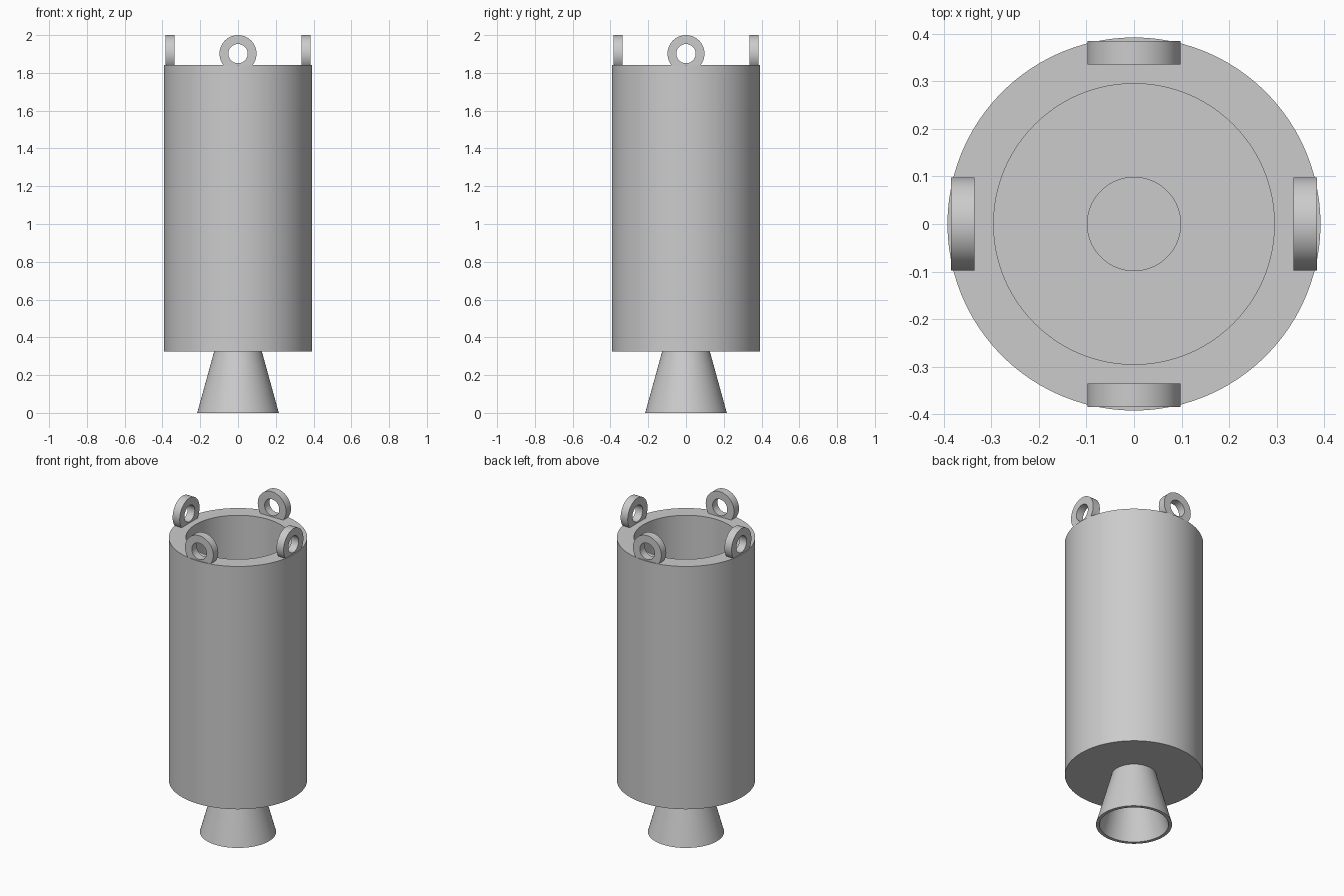
import bpy, bmesh, math
from mathutils import Matrix

if "Cube" in bpy.data.objects:
    bpy.data.objects.remove(bpy.data.objects["Cube"])

grey = bpy.data.materials.new("plain grey")
grey.diffuse_color = (0.6, 0.6, 0.6, 1)
grey.use_nodes = True
grey.node_tree.nodes["Principled BSDF"].inputs["Base Color"].default_value = grey.diffuse_color


def lathe(name, profile, closed, segments=96, matrix=Matrix()):
    """Revolve an (r, z) profile around z, then place it with matrix."""
    bm = bmesh.new()
    rings = []
    for i in range(segments):
        a = 2 * math.pi * i / segments
        rings.append([bm.verts.new((r * math.cos(a), r * math.sin(a), z)) for r, z in profile])
    n = len(profile)
    for i in range(segments):
        p, q = rings[i], rings[(i + 1) % segments]
        for j in range(n if closed else n - 1):
            k = (j + 1) % n
            bm.faces.new((p[j], q[j], q[k], p[k]))
    bmesh.ops.remove_doubles(bm, verts=bm.verts, dist=1e-5)
    bmesh.ops.recalc_face_normals(bm, faces=bm.faces)
    bm.transform(matrix)
    mesh = bpy.data.meshes.new(name)
    bm.to_mesh(mesh)
    bm.free()
    mesh.materials.append(grey)
    obj = bpy.data.objects.new(name, mesh)
    bpy.context.collection.objects.link(obj)
    bpy.ops.object.select_all(action='DESELECT')
    obj.select_set(True)
    bpy.context.view_layer.objects.active = obj
    bpy.ops.object.shade_smooth_by_angle(angle=math.radians(30))
    return obj


# Hollow casing with a stepped bore
lathe("casing", [(0, 0.324), (0.392, 0.324), (0.392, 1.843), (0.295, 1.843),
                 (0.295, 0.42), (0.098, 0.42), (0.098, 0.34), (0, 0.34)], closed=False)

# Flared thin-walled nozzle, its neck set slightly into the casing
lathe("nozzle", [(0.216, 0), (0.125, 0.33), (0.104, 0.33), (0.196, 0)], closed=True)

# Four mounting lugs standing on the rim, axes pointing outwards
lug = [(0.098, -0.0245), (0.098, 0.0245), (0.051, 0.0245), (0.051, -0.0245)]
for i in range(4):
    place = (Matrix.Rotation(i * math.pi / 2, 4, 'Z')
             @ Matrix.Translation((0.3595, 0, 1.902))
             @ Matrix.Rotation(math.pi / 2, 4, 'Y'))
    lathe(f"lug_{i + 1}", lug, closed=True, segments=64, matrix=place)
